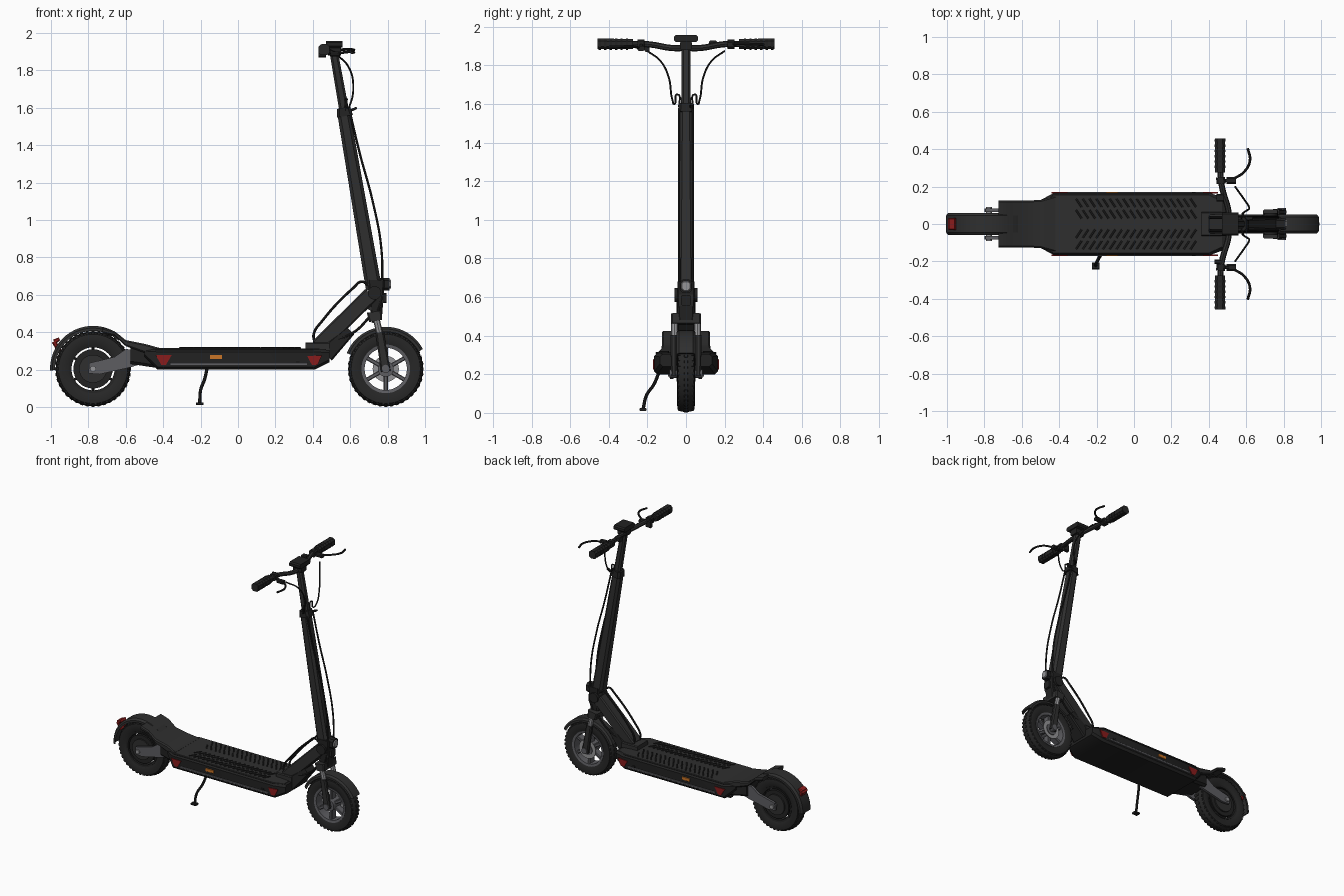
import bpy, bmesh, math
from mathutils import Vector

cube = bpy.data.objects.get("Cube")
if cube:
    bpy.data.objects.remove(cube, do_unlink=True)

def material(name, r, g, b):
    m = bpy.data.materials.new(name)
    m.use_nodes = True
    m.diffuse_color = (r, g, b, 1)
    bsdf = m.node_tree.nodes["Principled BSDF"]
    bsdf.inputs["Base Color"].default_value = (r, g, b, 1)
    bsdf.inputs["Roughness"].default_value = 0.6
    return m

BLACK = material("black", .016, .016, .016)
DARK = material("charcoal", .028, .028, .028)
RUBBER = material("rubber", .02, .02, .02)
GREY = material("grey metal", .11, .11, .12)
SILVER = material("silver", .3, .3, .31)
RED = material("red", .25, .012, .012)
ORANGE = material("orange", .6, .18, .02)

def finish(name, bm, mat, angle=35):
    bmesh.ops.recalc_face_normals(bm, faces=bm.faces)
    me = bpy.data.meshes.new(name)
    bm.to_mesh(me)
    bm.free()
    me.materials.append(mat)
    ob = bpy.data.objects.new(name, me)
    bpy.context.collection.objects.link(ob)
    bpy.ops.object.select_all(action='DESELECT')
    ob.select_set(True)
    bpy.context.view_layer.objects.active = ob
    bpy.ops.object.shade_smooth_by_angle(angle=math.radians(angle))
    return ob

def loft(name, rings, mat, closed=False, caps=True):
    """Skin a list of equal-sized point rings."""
    bm = bmesh.new()
    vs = [[bm.verts.new(p) for p in ring] for ring in rings]
    n = len(vs[0])
    pairs = list(zip(vs, vs[1:])) + ([(vs[-1], vs[0])] if closed else [])
    for a, b in pairs:
        for i in range(n):
            j = (i + 1) % n
            bm.faces.new((a[i], a[j], b[j], b[i]))
    if caps and not closed:
        bm.faces.new(vs[0])
        bm.faces.new(vs[-1])
    return finish(name, bm, mat)

def octagon(a, b, c):
    """Chamfered rectangle with half sizes a, b."""
    return [(a, b - c), (a - c, b), (c - a, b), (-a, b - c),
            (-a, c - b), (c - a, -b), (a - c, -b), (a, c - b)]

def beam(name, p0, p1, s0, s1, mat, c=.008):
    """Chamfered bar between two points; sizes are (depth, width) halves."""
    p0, p1 = Vector(p0), Vector(p1)
    d = (p1 - p0).normalized()
    side = Vector((0, 1, 0)) if abs(d.y) < .9 else Vector((0, 0, 1))
    u = d.cross(side).normalized()
    w = u.cross(d)
    rings = [[p + u * a + w * b for a, b in octagon(*s, min(c, min(s) * .5))]
             for p, s in ((p0, s0), (p1, s1))]
    return loft(name, rings, mat)

def box(name, x, y, z, mat, c=.006):
    """Box from (min, max) spans."""
    ym, zm = sum(y) / 2, sum(z) / 2
    s = ((z[1] - z[0]) / 2, (y[1] - y[0]) / 2)
    return beam(name, (x[0], ym, zm), (x[1], ym, zm), s, s, mat, c)

def plate(name, pts, y0, y1, mat):
    """Side outline in x, z extruded across y."""
    return loft(name, [[(x, y, z) for x, z in pts] for y in (y0, y1)], mat)

def hull(name, sections, mat, c=.015):
    """Body from sections (x, half width, bottom, top)."""
    return loft(name, [[(x, a, (lo + hi) / 2 + b) for a, b in octagon(w, (hi - lo) / 2, min(c, (hi - lo) * .3))]
                       for x, w, lo, hi in sections], mat)

def tube(name, pts, r, mat, smooth=True):
    cu = bpy.data.curves.new(name, 'CURVE')
    cu.dimensions = '3D'
    cu.bevel_depth, cu.bevel_resolution, cu.resolution_u = r, 2, 8
    cu.use_fill_caps = True
    sp = cu.splines.new('BEZIER')
    sp.bezier_points.add(len(pts) - 1)
    for bp, p in zip(sp.bezier_points, pts):
        bp.co = p
        bp.handle_left_type = bp.handle_right_type = 'AUTO' if smooth else 'VECTOR'
    cu.materials.append(mat)
    ob = bpy.data.objects.new(name, cu)
    bpy.context.collection.objects.link(ob)
    bpy.ops.object.select_all(action='DESELECT')
    ob.select_set(True)
    bpy.context.view_layer.objects.active = ob
    bpy.ops.object.convert(target='MESH')
    bpy.ops.object.shade_smooth_by_angle(angle=math.radians(40))

def lathe(name, profile, cx, cz, mat, n=48):
    """Spin a closed (radius, y) outline round a crosswise axle."""
    rings = []
    for i in range(n):
        t = math.tau * i / n
        rings.append([(cx + r * math.cos(t), y, cz + r * math.sin(t)) for r, y in profile])
    return loft(name, rings, mat, closed=True)

def disc(name, cx, cz, r, y0, y1, mat, n=32):
    pts = [(cx + r * math.cos(math.tau * i / n), cz + r * math.sin(math.tau * i / n)) for i in range(n)]
    return plate(name, pts, y0, y1, mat)

def fender(name, cx, cz, r, a0, a1, w, mat, n=20):
    shape = [(r, -w), (r + .012, -w * .75), (r + .012, w * .75), (r, w),
             (r - .015, w), (r + .004, w * .7), (r + .004, -w * .7), (r - .015, -w)]
    rings = []
    for i in range(n + 1):
        t = math.radians(a0 + (a1 - a0) * i / n)
        rings.append([(cx + q * math.cos(t), y, cz + q * math.sin(t)) for q, y in shape])
    return loft(name, rings, mat)

def spokes(name, cx, cz, r0, r1, n, half, wide, mat):
    for i in range(n):
        t = math.tau * (i + .5) / n
        d = (math.cos(t), math.sin(t))
        beam(name, (cx + r0 * d[0], 0, cz + r0 * d[1]), (cx + r1 * d[0], 0, cz + r1 * d[1]),
             (wide, half), (wide, half), mat, .004)

# Wheels
TYRE = [(.125, -.035), (.155, -.047), (.185, -.043), (.197, -.025), (.2, 0),
        (.197, .025), (.185, .043), (.155, .047), (.125, .035)]
def wheel(side, cx, cz):
    lathe(side + "_tyre", TYRE, cx, cz, RUBBER)
    for i in range(40):
        t = math.tau * i / 40
        d = (math.cos(t), math.sin(t))
        for y in (-.031, 0, .031):
            r = .203 if y == 0 else .194
            q = t + (.08 if y else 0)
            d = (math.cos(q), math.sin(q))
            beam(side + "_tread_block", (cx + .18 * d[0], y, cz + .18 * d[1]),
                 (cx + r * d[0], y, cz + r * d[1]), (.009, .01), (.008, .009), RUBBER, .002)

FX, RX, AZ = .79, -.775, .204
wheel("front", FX, AZ)
wheel("rear", RX, AZ)
lathe("front_rim", [(.113, -.037), (.13, -.04), (.13, .04), (.113, .037)], FX, AZ, GREY)
spokes("front_spoke", FX, AZ, .03, .118, 6, .026, .011, GREY)
disc("front_hub", FX, AZ, .042, -.05, .05, GREY)
disc("brake_disc", FX, AZ, .07, .041, .045, SILVER)
lathe("rear_rim", [(.115, -.037), (.13, -.04), (.13, .04), (.115, .037)], RX, AZ, BLACK)
disc("hub_motor", RX, AZ, .105, -.036, .036, BLACK)
disc("motor_cover", RX, AZ, .075, -.046, .046, DARK)
spokes("motor_spoke", RX, AZ, .09, .12, 6, .02, .007, BLACK)

# Fenders
fender("rear_fender", RX, AZ, .218, 48, 182, .06, DARK)
fender("front_fender", FX, AZ, .213, 28, 158, .05, DARK)
beam("tail_light", (-.955, 0, .3), (-.985, 0, .35), (.012, .032), (.012, .032), RED)
beam("tail_light", (-.982, 0, .348), (-.955, 0, .365), (.014, .032), (.008, .032), RED)

# Deck and rear foot rest
hull("deck", [(-.5, .128, .27, .312), (-.43, .165, .2, .31), (.41, .165, .2, .31), (.49, .135, .24, .305)], BLACK)
hull("deck_mat", [(-.49, .12, .305, .316), (-.43, .158, .305, .315), (.4, .158, .305, .314), (.47, .125, .3, .309)], DARK, .003)
hull("foot_rest", [(-.725, .125, .395, .425), (-.66, .125, .38, .405), (-.6, .125, .325, .358),
                   (-.5, .128, .29, .338), (-.42, .15, .29, .316)], DARK, .008)
hull("rear_mount", [(-.575, .1, .23, .33), (-.44, .12, .21, .3)], BLACK)
for i in range(18):
    x = -.31 + i * .036
    for s in (-1, 1):
        for y0, y1 in ((.03, .075), (.09, .135)):
            beam("tread_ridge", (x + .03, s * y0, .315), (x, s * y1, .315), (.005, .005), (.005, .005), BLACK, .002)

# Mirrored deck and swing arm details
for s in (-1, 1):
    ys = sorted((s * .163, s * .17))
    box("side_strip", (-.36, .37), ys, (.224, .237), GREY, .002)
    box("side_marker", (-.15, -.085), ys, (.256, .279), ORANGE, .002)
    plate("rear_reflector", [(-.44, .277), (-.355, .277), (-.385, .225), (-.41, .225)], *ys, RED)
    plate("front_reflector", [(.37, .272), (.45, .277), (.425, .225), (.395, .225)], *ys, RED)
    plate("swing_arm", [(-.8, .18), (-.795, .235), (-.66, .268), (-.6, .31), (-.51, .302),
                        (-.5, .235), (-.575, .212), (-.74, .175)], s * .064, s * .082, GREY)
    disc("rear_axle_nut", RX, AZ, .016, s * .045, s * .092, SILVER, 12)
    box("side_bolt", (.31, .33), ys, (.238, .252), BLACK, .002)

# Kickstand
tube("kickstand", [(-.165, -.14, .21), (-.178, -.165, .15), (-.2, -.205, .09), (-.205, -.222, .02)], .009, BLACK)
box("kickstand_foot", (-.225, -.185), (-.242, -.205), (.01, .025), BLACK)

# Folding neck
beam("neck", (.43, 0, .325), (.71, 0, .6), (.042, .05), (.042, .048), DARK)
beam("neck_underside", (.47, 0, .28), (.6, 0, .41), (.045, .06), (.03, .045), BLACK)
box("neck_base", (.36, .49), (-.065, .065), (.3, .345), DARK)
for s in (-1, 1):
    tube("neck_cable", [(.41, s * .035, .34), (.405, s * .035, .39), (.45, s * .035, .46),
                        (.62, s * .035, .64), (.66, s * .035, .67), (.7, s * .035, .65)], .007, BLACK)
    disc("hinge_cap", .73, .61, .036, s * .035, s * .06, BLACK)
    tube("fender_stay", [(.49, s * .045, .345), (.62, s * .045, .4), (.72, s * .045, .5)], .007, BLACK)
    # Fork legs
    tube("fork_shock", [(.735, s * .06, .49), (.765, s * .06, .36)], .018, SILVER, False)
    beam("fork_leg", (.757, s * .064, .4), (.79, s * .064, .19), (.022, .016), (.026, .014), DARK)
    disc("front_axle_nut", FX, AZ, .022, s * .05, s * .085, GREY, 16)
beam("fork_crown", (.728, 0, .51), (.736, 0, .46), (.04, .078), (.035, .078), DARK)
beam("steerer", (.74, 0, .68), (.74, 0, .48), (.045, .045), (.03, .04), BLACK)
plate("head_gusset", [(.66, .54), (.72, .66), (.78, .64), (.78, .56), (.74, .5)], -.04, .04, DARK)

# Headlight
box("headlight_body", (.745, .81), (-.032, .032), (.622, .69), BLACK, .014)
beam("headlight_lens", (.808, 0, .657), (.818, 0, .657), (.026, .026), (.022, .022), SILVER, .012)
box("horn", (.76, .795), (-.025, .025), (.555, .61), BLACK)

# Stem and height clamp
beam("stem", (.727, 0, .63), (.565, 0, 1.57), (.043, .042), (.034, .034), DARK, .016)
beam("stem_clamp", (.572, 0, 1.555), (.564, 0, 1.6), (.043, .042), (.036, .038), BLACK, .014)
beam("clamp_lever", (.58, .03, 1.575), (.635, .03, 1.6), (.008, .012), (.006, .01), BLACK)
beam("upper_stem", (.572, 0, 1.56), (.508, 0, 1.92), (.026, .025), (.022, .023), DARK, .012)

# Handlebar, display and controls
tube("handlebar", [(.46, -.3, 1.91), (.47, -.2, 1.91), (.505, -.07, 1.89), (.51, 0, 1.89),
                   (.505, .07, 1.89), (.47, .2, 1.91), (.46, .3, 1.91)], .016, DARK)
box("display", (.47, .56), (-.062, .062), (1.922, 1.957), BLACK, .01)
box("display_mount", (.48, .55), (-.03, .03), (1.88, 1.925), BLACK)
for s in (-1, 1):
    beam("grip", (.46, s * .275, 1.91), (.46, s * .458, 1.912), (.026, .026), (.028, .028), RUBBER, .014)
    for i in range(6):
        y = s * (.3 + i * .028)
        beam("grip_rib", (.46, y, 1.91), (.46, y + s * .012, 1.91), (.029, .029), (.029, .029), BLACK, .013)
    beam("lever_clamp", (.465, s * .215, 1.91), (.463, s * .25, 1.91), (.024, .024), (.024, .024), BLACK)
    dz = 0 if s > 0 else -.04
    box("lever_pivot", (.495, .545), sorted((s * .215, s * .25)), (1.895 + dz / 2, 1.92 + dz / 2), BLACK)
    beam("lever_arm", (.47, s * .23, 1.91), (.52, s * .235, 1.905 + dz / 2), (.009, .009), (.009, .009), BLACK)
    tube("brake_lever", [(.53, s * .24, 1.91 + dz / 2), (.59, s * .28, 1.912 + dz / 3),
                         (.62, s * .34, 1.91 + dz / 3), (.608, s * .405, 1.908 + dz / 3)], .007, BLACK)
    # Cables
    tube("upper_cable", [(.54, s * .2, 1.875), (.59, s * .13, 1.82), (.615, s * .09, 1.74),
                         (.6, s * .07, 1.62), (.585, s * .06, 1.6), (.58, s * .045, 1.65), (.575, s * .035, 1.58)], .005, BLACK)
    tube("lower_cable", [(.6, s * .036, 1.57), (.65, s * .036, 1.36), (.72, s * .036, 1.1),
                         (.765, s * .036, .86), (.77, s * .036, .66), (.76, s * .04, .55), (.72, s * .045, .45)], .006, BLACK)
box("thumb_throttle", (.43, .47), (-.215, -.19), (1.87, 1.925), BLACK)
box("switch_pod", (.44, .48), (.12, .16), (1.895, 1.93), BLACK)
